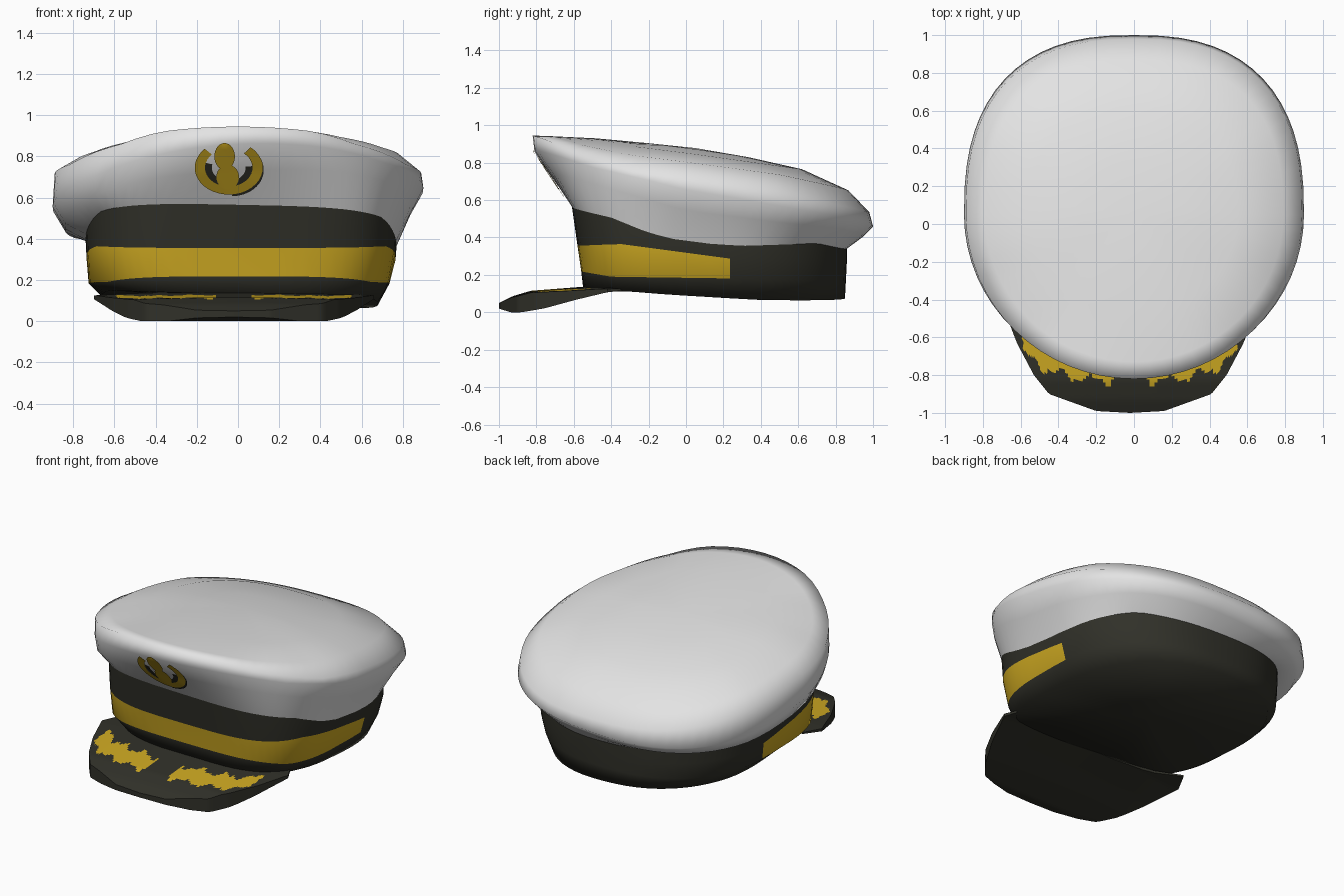
import bpy, bmesh, math
from mathutils import Vector
from mathutils.bvhtree import BVHTree

if "Cube" in bpy.data.objects:
    bpy.data.objects.remove(bpy.data.objects["Cube"])


def material(name, rgb):
    m = bpy.data.materials.new(name)
    m.diffuse_color = (*rgb, 1)
    m.use_nodes = True
    m.node_tree.nodes["Principled BSDF"].inputs["Base Color"].default_value = m.diffuse_color
    return m


WHITE = material("white cloth", (0.77, 0.77, 0.77))
DARK = material("charcoal cloth", (0.03, 0.03, 0.022))
GOLD = material("gold braid", (0.62, 0.40, 0.016))
N = 64


def lerp(table, t):
    """Piecewise linear lookup in [(key, value), ...]."""
    if t <= table[0][0]:
        return table[0][1]
    for (a, p), (b, q) in zip(table, table[1:]):
        if t <= b:
            return p + (q - p) * (t - a) / (b - a)
    return table[-1][1]


def ring(hw, front, back, cy, nf, nb, ztable, tilt=0.0, cx=0.0):
    """Closed superellipse outline whose height follows y, tilted sideways by x."""
    pts = []
    for i in range(N):
        a = 2 * math.pi * i / N
        s, c = math.sin(a), math.cos(a)
        n = nf if c > 0 else nb
        x = math.copysign(hw * abs(s) ** (2 / n), s)
        depth = (cy - front) if c > 0 else (back - cy)
        y = cy - math.copysign(depth * abs(c) ** (2 / n), c)
        pts.append((x + cx, y, lerp(ztable, y) + tilt * x))
    return pts


def make(name, verts, faces, mats, rule=None, angle=45, face_front=False):
    bm = bmesh.new()
    vs = [bm.verts.new(v) for v in verts]
    for f in faces:
        bm.faces.new([vs[i] for i in f])
    bmesh.ops.remove_doubles(bm, verts=bm.verts, dist=1e-5)
    bmesh.ops.recalc_face_normals(bm, faces=bm.faces)
    bm.normal_update()
    if face_front and sum(f.normal.y for f in bm.faces) > 0:
        bmesh.ops.reverse_faces(bm, faces=bm.faces)
    if rule:
        for f in bm.faces:
            f.material_index = rule(f.calc_center_median())
    me = bpy.data.meshes.new(name)
    bm.to_mesh(me)
    bm.free()
    for m in mats:
        me.materials.append(m)
    ob = bpy.data.objects.new(name, me)
    bpy.context.collection.objects.link(ob)
    bpy.ops.object.select_all(action='DESELECT')
    ob.select_set(True)
    bpy.context.view_layer.objects.active = ob
    bpy.ops.object.shade_smooth_by_angle(angle=math.radians(angle))
    return ob


def loft(rings, cap=None):
    """Skin between rings; cap is the centre point closing the last ring."""
    verts = [p for r in rings for p in r]
    faces = []
    for k in range(len(rings) - 1):
        for i in range(N):
            j = (i + 1) % N
            faces.append((k*N + i, k*N + j, (k+1)*N + j, (k+1)*N + i))
    if cap:
        verts.append(cap)
        b = (len(rings) - 1) * N
        faces += [(b + i, b + (i + 1) % N, len(verts) - 1) for i in range(N)]
    return verts, faces


# Head band: dark wall with a gold stripe round the front, closed underneath
z_low = [(-.55, .13), (-.3, .13), (-.1, .115), (.4, .085), (.85, .075)]
z_g0 = [(-.6, .225), (-.4, .19), (.3, .18), (.86, .17)]
z_g1 = [(-.6, .355), (-.35, .365), (.25, .285), (.86, .27)]
z_top = [(-.61, .565), (-.4, .52), (-.2, .44), (0, .39), (.3, .37), (.7, .38), (.86, .34)]
band_top = ring(.755, -.61, .86, .13, 3.5, 2.4, z_top, -.02, .015)
stripe_hi = ring(.75, -.58, .86, .13, 3.7, 2.4, z_g1, 0, .015)
stripe_lo = ring(.73, -.56, .855, .13, 3.7, 2.4, z_g0, 0, .005)
v, f = loft([band_top, stripe_hi, stripe_lo,
             ring(.67, -.55, .85, .13, 3.5, 2.3, z_low, -.03, .01)], (0, .13, .10))


def stripe_rule(c):
    wall = abs(c.x) > .66 or c.y < -.3
    return int(wall and c.y < .25 and lerp(z_g0, c.y) - .005 < c.z < lerp(z_g1, c.y) - .02)


make("head_band", v, f, [DARK, GOLD], stripe_rule, angle=120)

# Crown: flares out of the band, then slopes from high front to low back
v, f = loft([
    band_top,
    ring(.84, -.72, .95, .08, 2.6, 2.5,
         [(-.72, .73), (-.4, .62), (0, .50), (.5, .44), (.95, .41)], .05),
    ring(.90, -.81, 1.0, .05, 2.0, 2.5,
         [(-.81, .86), (-.5, .74), (0, .61), (.6, .51), (1, .46)], .05),
    ring(.89, -.82, .98, .05, 2.0, 2.5,
         [(-.82, .945), (-.74, .92), (-.62, .86), (-.3, .76), (.05, .715),
          (.5, .65), (.98, .535)]),
    ring(.79, -.73, .87, .05, 2.0, 2.5,
         [(-.73, .942), (-.55, .885), (-.3, .83), (.05, .785), (.5, .725), (.87, .65)], .015),
    ring(.55, -.48, .62, .05, 2.0, 2.4,
         [(-.48, .93), (-.3, .89), (.05, .845), (.62, .765)]),
    ring(.28, -.22, .33, .05, 2.0, 2.2, [(-.22, .906), (.05, .872), (.33, .83)]),
], (0, .05, .878))
crown = make("crown", v, f, [WHITE], angle=120)

# Visor: curved peak with ragged gold leaf trim on its upper face
half_outer = [(0, (0, -1)), (.25, (.18, -.99)), (.55, (.43, -.9)),
              (.68, (.51, -.8)), (.85, (.6, -.63)), (1, (.68, -.42))]
half_inner = [(0, (0, -.42)), (.25, (.18, -.42)), (.55, (.38, -.4)),
              (.68, (.46, -.38)), (.85, (.54, -.34)), (1, (.62, -.3))]
outer_t = [(k, Vector(p)) for k, p in half_outer]
inner_t = [(k, Vector(p)) for k, p in half_inner]
z_upper = [(-1, .05), (-.93, .085), (-.83, .115), (-.44, .145), (-.3, .145)]
z_under = [(-1, .02), (-.92, 0), (-.75, .035), (-.6, .08), (-.42, .127), (-.3, .135)]
NU, NV = 100, 30


def visor_z(table, x, y):
    return max(0, lerp(table, y) - .018 * (x / .65) ** 2)


sheets, faces = [], []
for table in (z_upper, z_under):
    for i in range(NU + 1):
        u = 2 * i / NU - 1
        a, b = lerp(inner_t, abs(u)), lerp(outer_t, abs(u))
        for j in range(NV + 1):
            p = a.lerp(b, j / NV)
            sheets.append((math.copysign(p.x, u) - .02, p.y, visor_z(table, p.x, p.y)))
W, S = NV + 1, (NU + 1) * (NV + 1)
for s in (0, S):
    faces += [(s + i*W + j, s + (i+1)*W + j, s + (i+1)*W + j + 1, s + i*W + j + 1)
              for i in range(NU) for j in range(NV)]
rim = [i*W for i in range(NU + 1)] + [NU*W + j for j in range(1, W)]
rim += [i*W + NV for i in range(NU - 1, -1, -1)] + list(range(NV - 1, 0, -1))
faces += [(a, b, b + S, a + S) for a, b in zip(rim, rim[1:] + rim[:1])]


def leaf_rule(c):
    x = abs(c.x + .02)
    mid_z = (visor_z(z_upper, x, c.y) + visor_z(z_under, x, c.y)) / 2
    if c.z < mid_z + .004 or not .09 < x < .57:
        return 0
    # Leaf band follows the visor's outer edge with a wavy border
    edge = lerp([(0, -.82), (.2, -.825), (.4, -.79), (.57, -.69)], x)
    wave = .022 * math.sin(38 * x) + .012 * math.sin(90 * x + 1)
    return int(edge + wave < c.y < edge + .16 + 1.3 * wave)


make("visor", sheets, faces, [DARK, GOLD], leaf_rule)

# Wreath badge: thin arc plates laid on the front of the crown
tree = BVHTree.FromPolygons([q.co.copy() for q in crown.data.vertices],
                            [tuple(p.vertices) for p in crown.data.polygons])


def arc_plate(name, mat, cx, cz, rx, rz, inner, a0, a1, lift):
    steps, rows, verts, faces = 28, 4, [], []
    for i in range(steps + 1):
        a = math.radians(a0 + (a1 - a0) * i / steps)
        for j in range(rows + 1):
            r = inner + (1 - inner) * j / rows
            x, z = cx + rx * r * math.cos(a), cz + rz * r * math.sin(a)
            hit = tree.ray_cast(Vector((x, -3, z)), Vector((0, 1, 0)))[0]
            verts.append((x, (hit.y if hit else -.7) - lift, z))
    w = rows + 1
    for i in range(steps):
        for j in range(rows):
            q = (i*w + j, (i+1)*w + j, (i+1)*w + j + 1, i*w + j + 1)
            faces.append(q[1:] if j == 0 and inner == 0 else q)
    make(name, verts, faces, [mat], face_front=True)


arc_plate("badge_wreath", GOLD, -.045, .745, .165, .13, .70, 135, 410, .008)
arc_plate("badge_wreath_inner_band", DARK, -.045, .745, .117, .092, .70, 165, 365, .006)
arc_plate("badge_dark_edge", DARK, -.03, .735, .155, .128, .85, 270, 400, .005)
arc_plate("badge_centre", GOLD, -.065, .80, .05, .065, 0, 0, 360, .009)
arc_plate("badge_base", GOLD, -.05, .70, .055, .06, 0, 0, 360, .009)
